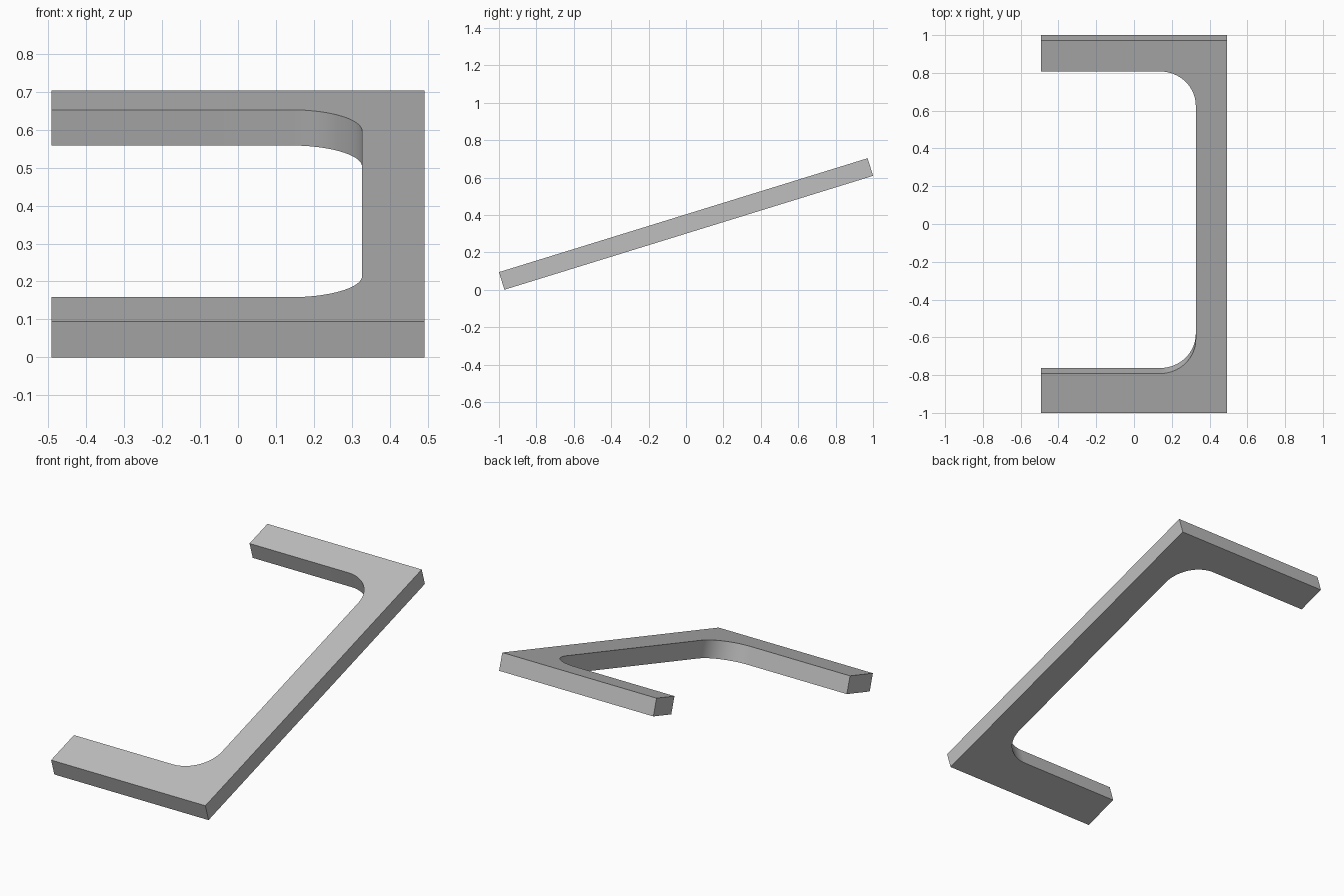
import bpy, bmesh, math

cube = bpy.data.objects.get("Cube")
if cube:
    bpy.data.objects.remove(cube, do_unlink=True)

# Overall sizes, measured in the plane of the bracket
TILT = math.radians(17.17)
LENGTH, THICK = 2.063, 0.0985
HALF_W = 0.492
INNER_X = 0.327                   # inner edge of the long rail
LOW, HIGH = 0.218, LENGTH - 0.171  # inner edges of the two arms
RADIUS, STEPS = 0.19, 24

grey = bpy.data.materials.new("plain_grey")
grey.use_nodes = True
colour = (0.52, 0.52, 0.52, 1)
grey.diffuse_color = colour
grey.node_tree.nodes["Principled BSDF"].inputs["Base Color"].default_value = colour


def fillet(cy, start):
    """Quarter circle, turning anticlockwise from the start angle."""
    cx = INNER_X - RADIUS
    angles = [math.radians(start + 90 * i / STEPS) for i in range(STEPS + 1)]
    return [(cx + RADIUS * math.cos(a), cy + RADIUS * math.sin(a)) for a in angles]


# C-shaped outline with rounded inner corners
inner = fillet(LOW + RADIUS, -90) + fillet(HIGH - RADIUS, 0)
outline = [(-HALF_W, LENGTH), (-HALF_W, HIGH)] + inner[::-1]
outline += [(-HALF_W, LOW), (-HALF_W, 0), (HALF_W, 0), (HALF_W, LENGTH)]

# Extrude the outline to a plate
bm = bmesh.new()
face = bm.faces.new([bm.verts.new((x, y, 0)) for x, y in outline])
extruded = bmesh.ops.extrude_face_region(bm, geom=[face])["geom"]
top = [v for v in extruded if isinstance(v, bmesh.types.BMVert)]
bmesh.ops.translate(bm, verts=top, vec=(0, 0, THICK))
bmesh.ops.recalc_face_normals(bm, faces=bm.faces)
mesh = bpy.data.meshes.new("tilted_bracket")
bm.to_mesh(mesh)
bm.free()
mesh.materials.append(grey)

# Tilt it about its lower front edge, which rests on the ground
bracket = bpy.data.objects.new("tilted_bracket", mesh)
bpy.context.collection.objects.link(bracket)
bracket.rotation_euler.x = TILT
bracket.location.y = -1 + THICK * math.sin(TILT)

bpy.ops.object.select_all(action="DESELECT")
bracket.select_set(True)
bpy.context.view_layer.objects.active = bracket
bpy.ops.object.shade_smooth_by_angle(angle=math.radians(30))
